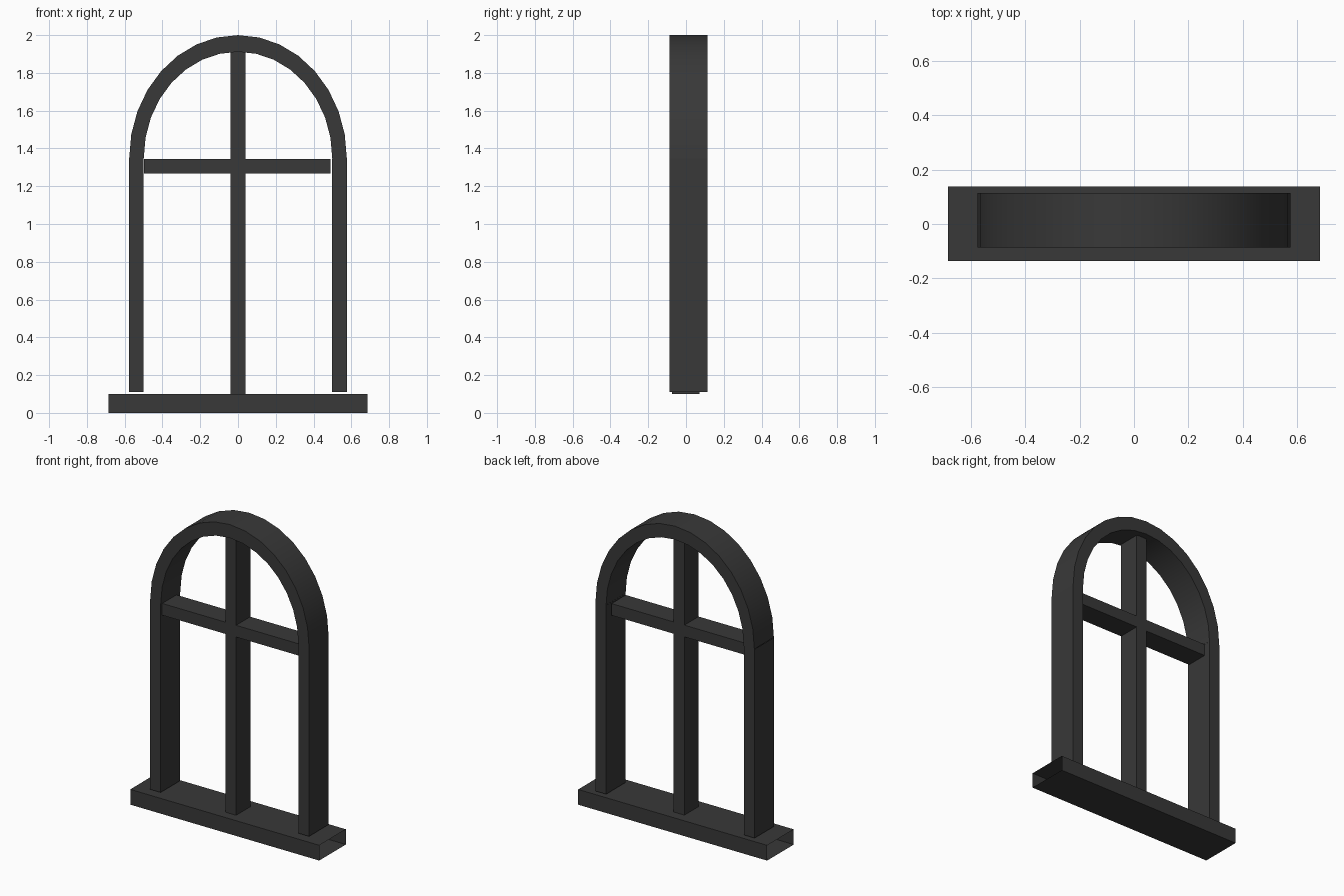
import bpy, bmesh, math

if "Cube" in bpy.data.objects:
    bpy.data.objects.remove(bpy.data.objects["Cube"])

paint = bpy.data.materials.new("dark_grey")
paint.diffuse_color = (0.04, 0.04, 0.04, 1)
paint.use_nodes = True
paint.node_tree.nodes["Principled BSDF"].inputs["Base Color"].default_value = paint.diffuse_color


def finish(name, bm):
    bmesh.ops.recalc_face_normals(bm, faces=bm.faces)
    mesh = bpy.data.meshes.new(name)
    bm.to_mesh(mesh)
    bm.free()
    mesh.materials.append(paint)
    ob = bpy.data.objects.new(name, mesh)
    bpy.context.collection.objects.link(ob)
    return ob


def tube(name, x, y, z, axis):
    """Box profile with open ends along the given axis."""
    bm = bmesh.new()
    bmesh.ops.create_cube(bm, size=1)
    bm.normal_update()
    ends = [f for f in bm.faces if abs(f.normal[axis]) > 0.5]
    bmesh.ops.delete(bm, geom=ends, context='FACES_ONLY')
    for v in bm.verts:
        for i, (lo, hi) in enumerate((x, y, z)):
            v.co[i] = lo if v.co[i] < 0 else hi
    return finish(name, bm)


FRAME_Y = (-0.087, 0.115)
BAR_Y = (-0.075, 0.072)

# sill, open at both ends
tube("sill", (-0.685, 0.685), (-0.137, 0.138), (0, 0.1), 0)

# side posts
tube("left_post", (-0.578, -0.5), FRAME_Y, (0.11, 1.348), 2)
tube("right_post", (0.498, 0.576), FRAME_Y, (0.11, 1.348), 2)

# glazing bars
tube("mullion", (-0.039, 0.039), BAR_Y, (0.1, 1.91), 2)
tube("left_crossbar", (-0.497, -0.039), BAR_Y, (1.268, 1.345), 0)
tube("right_crossbar", (0.039, 0.49), BAR_Y, (1.268, 1.345), 0)

# elliptical arch: rectangular section swept over the opening
bm = bmesh.new()
rings = []
segments = 16
for i in range(segments + 1):
    a = math.pi * i / segments
    c, s = math.cos(a), math.sin(a)
    rings.append([bm.verts.new((rx * c, y, 1.348 + rz * s))
                  for rx, rz, y in ((0.576, 0.652, FRAME_Y[0]), (0.576, 0.652, FRAME_Y[1]),
                                    (0.499, 0.564, FRAME_Y[1]), (0.499, 0.564, FRAME_Y[0]))])
for r, t in zip(rings, rings[1:]):
    for k in range(4):
        n = (k + 1) % 4
        bm.faces.new((r[k], r[n], t[n], t[k]))
arch = finish("arch", bm)
bpy.context.view_layer.objects.active = arch
arch.select_set(True)
bpy.ops.object.shade_smooth_by_angle(angle=math.radians(35))
